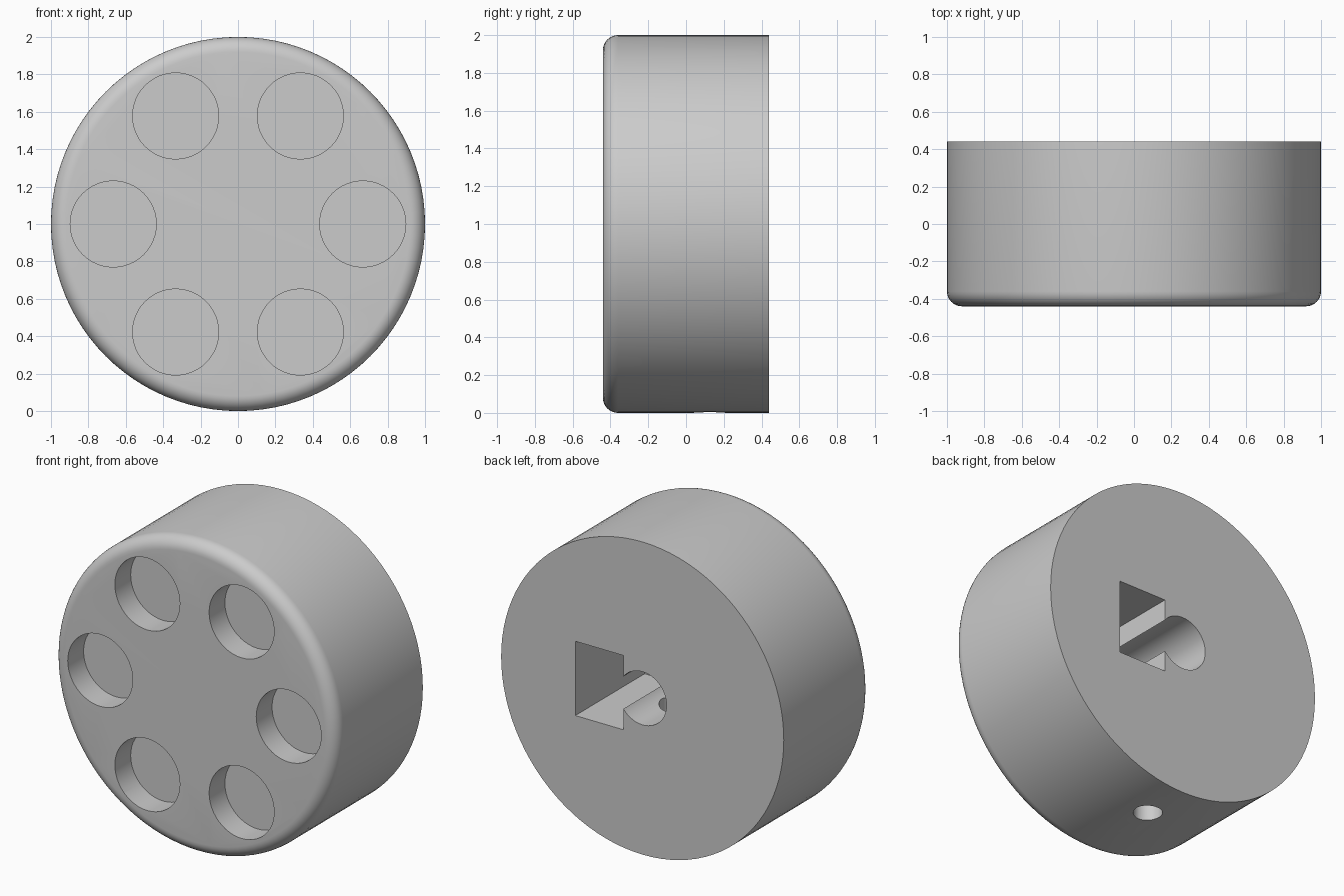
import bpy
from math import pi, sin, cos, radians

if "Cube" in bpy.data.objects:
    bpy.data.objects.remove(bpy.data.objects["Cube"])

HALF = 0.44      # half thickness along y
FILLET = 0.08    # front rim rounding


def lathe(name, profile, sides):
    """Closed solid of revolution about y, centred at z = 1; profile is (radius, y)."""
    verts, faces = [], []
    for r, y in profile:
        for i in range(sides):
            a = 2 * pi * i / sides
            verts.append((r * cos(a), y, 1 + r * sin(a)))
    for k in range(len(profile) - 1):
        for i in range(sides):
            j = (i + 1) % sides
            a, b = k * sides, (k + 1) * sides
            faces.append((a + i, a + j, b + j, b + i))
    faces.append(tuple(reversed(range(sides))))
    last = (len(profile) - 1) * sides
    faces.append(tuple(range(last, last + sides)))
    mesh = bpy.data.meshes.new(name)
    mesh.from_pydata([tuple(v) for v in verts], [], [tuple(reversed(f)) for f in faces])
    mesh.update()
    obj = bpy.data.objects.new(name, mesh)
    bpy.context.collection.objects.link(obj)
    return obj


def activate(obj):
    bpy.ops.object.select_all(action='DESELECT')
    obj.select_set(True)
    bpy.context.view_layer.objects.active = obj


def cut(body, cutter):
    """Subtract the active cutter from the body and remove it."""
    cutter.hide_render = True
    mod = body.modifiers.new("cut", 'BOOLEAN')
    mod.operation, mod.solver, mod.object = 'DIFFERENCE', 'EXACT', cutter
    activate(body)
    bpy.ops.object.modifier_apply(modifier=mod.name)
    bpy.data.objects.remove(cutter, do_unlink=True)


def cylinder(radius, depth, location, rotation=(pi / 2, 0, 0)):
    bpy.ops.mesh.primitive_cylinder_add(vertices=48, radius=radius, depth=depth,
                                        location=location, rotation=rotation)
    return bpy.context.object


# Knob body with rounded front rim
rim = []
for i in range(9):
    a = radians(90 * i / 8)
    rim.append((1 - FILLET + FILLET * sin(a), -HALF + FILLET - FILLET * cos(a)))
knob = lathe("knob_body", rim + [(1, HALF)], 96)
activate(knob)
bpy.ops.object.mode_set(mode='EDIT')
bpy.ops.mesh.select_all(action='SELECT')
bpy.ops.mesh.normals_make_consistent(inside=False)
bpy.ops.object.mode_set(mode='OBJECT')

# Six round pockets in the front face
for i in range(6):
    a = i * pi / 3
    cut(knob, cylinder(0.23, 0.32, (0.667 * cos(a), -HALF, 1 + 0.667 * sin(a))))

# Blind shaft bore from the back
cut(knob, cylinder(0.17, 1.39, (0, HALF, 1)))

# Rectangular slot beside the bore
bpy.ops.mesh.primitive_cube_add(size=1, location=(0.305, HALF, 1))
slot = bpy.context.object
slot.scale = (0.34, 1.40, 0.475)
cut(knob, slot)

# Radial screw hole from the underside into the bore
cut(knob, cylinder(0.085, 1.1, (0, 0.125, 0.45), (0, 0, 0)))

activate(knob)
bpy.ops.object.shade_smooth_by_angle(angle=radians(30))
